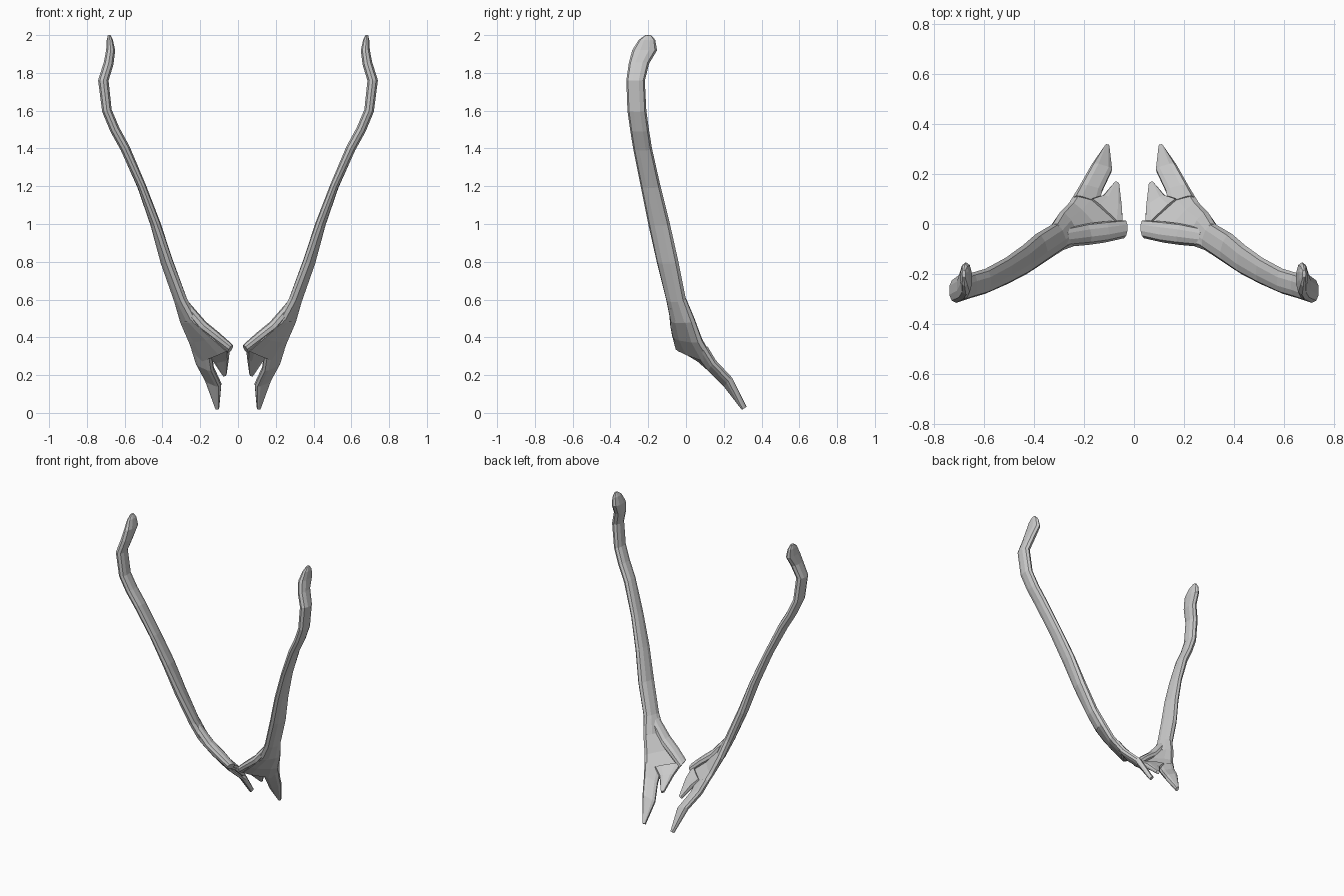
import bpy
import bmesh
import math
from mathutils import Vector

if "Cube" in bpy.data.objects:
    bpy.data.objects.remove(bpy.data.objects["Cube"])

grey = bpy.data.materials.new("bone_grey")
grey.use_nodes = True
grey.diffuse_color = (0.6, 0.6, 0.6, 1)
grey.node_tree.nodes["Principled BSDF"].inputs["Base Color"].default_value = grey.diffuse_color

SIDES = 10


def power(v, e):
    return math.copysign(abs(v) ** e, v)


def loft(name, sections, roundness, side):
    """Skin flattened rings, each given by its front edge, back edge and thickness."""
    edges = [(Vector(p), Vector(q), t) for p, q, t in sections]
    mids = [(p + q) / 2 for p, q, t in edges]
    bm = bmesh.new()
    rings = []
    for i, (p, q, t) in enumerate(edges):
        along = mids[min(i + 1, len(mids) - 1)] - mids[max(i - 1, 0)]
        normal = (q - p).cross(along).normalized()
        ring = []
        for k in range(SIDES):
            a = math.tau * k / SIDES
            co = mids[i] + (q - p) / 2 * power(math.cos(a), roundness)
            co += normal * t / 2 * power(math.sin(a), roundness)
            ring.append(bm.verts.new((co.x * side, co.y, max(co.z, 0))))
        rings.append(ring)
    for a, b in zip(rings, rings[1:]):
        for k in range(SIDES):
            n = (k + 1) % SIDES
            bm.faces.new((a[k], a[n], b[n], b[k]))
    bm.faces.new(rings[0])
    bm.faces.new(rings[-1])
    bmesh.ops.recalc_face_normals(bm, faces=bm.faces)
    mesh = bpy.data.meshes.new(name)
    bm.to_mesh(mesh)
    bm.free()
    mesh.materials.append(grey)
    obj = bpy.data.objects.new(name, mesh)
    bpy.context.collection.objects.link(obj)


def level(x, front, back, z, t, twist=0.0):
    """A level ring of the shaft."""
    return ((x - twist, front, z), (x + twist, back, z), t)


# Long shaft with a hooked tip
shaft = [
    level(0.682, -0.215, -0.185, 2.0, 0.015),
    level(0.679, -0.25, -0.163, 1.975, 0.034),
    level(0.674, -0.285, -0.153, 1.92, 0.05),
    level(0.685, -0.303, -0.195, 1.85, 0.055),
    level(0.713, -0.316, -0.218, 1.76, 0.058),
    level(0.694, -0.31, -0.21, 1.6, 0.054),
    level(0.652, -0.296, -0.196, 1.5, 0.054),
    level(0.597, -0.28, -0.18, 1.4, 0.053),
    level(0.51, -0.24, -0.135, 1.2, 0.046, 0.004),
    level(0.437, -0.2, -0.085, 1.0, 0.052, 0.008),
    level(0.377, -0.155, -0.04, 0.8, 0.06, 0.016),
    level(0.305, -0.105, 0.0, 0.6, 0.062, 0.02),
    ((0.23, -0.085, 0.5), (0.295, 0.045, 0.49), 0.06),
]

# Blade fanning out under the shaft
blade = [
    ((0.285, -0.1, 0.6), (0.325, 0.0, 0.6), 0.055),
    ((0.22, -0.08, 0.49), (0.298, 0.045, 0.49), 0.055),
    ((0.12, -0.065, 0.405), (0.26, 0.085, 0.38), 0.05),
    ((0.043, -0.04, 0.34), (0.22, 0.15, 0.27), 0.045),
]

# Thick rim on the front edge of the blade
rim = [
    ((0.275, -0.092, 0.57), (0.29, -0.02, 0.56), 0.06),
    ((0.185, -0.084, 0.465), (0.2, 0.0, 0.455), 0.062),
    ((0.115, -0.074, 0.41), (0.12, 0.01, 0.395), 0.056),
    ((0.04, -0.057, 0.35), (0.04, 0.015, 0.325), 0.048),
]

# Short inner tooth and long outer prong, parted by a notch
tooth = [
    ((0.043, -0.03, 0.34), (0.18, 0.1, 0.32), 0.045),
    ((0.048, 0.06, 0.29), (0.128, 0.11, 0.275), 0.04),
    ((0.06, 0.155, 0.205), (0.078, 0.165, 0.2), 0.026),
]
prong = [
    ((0.14, 0.07, 0.3), (0.245, 0.105, 0.345), 0.045),
    ((0.13, 0.125, 0.23), (0.22, 0.15, 0.27), 0.045),
    ((0.09, 0.21, 0.145), (0.172, 0.235, 0.18), 0.042),
    ((0.1, 0.305, 0.025), (0.118, 0.31, 0.025), 0.03),
]

for label, side in (("left", 1), ("right", -1)):
    loft(label + "_shaft", shaft, 0.9, side)
    loft(label + "_blade", blade, 0.7, side)
    loft(label + "_blade_rim", rim, 0.9, side)
    loft(label + "_inner_tooth", tooth, 0.6, side)
    loft(label + "_outer_prong", prong, 0.6, side)
